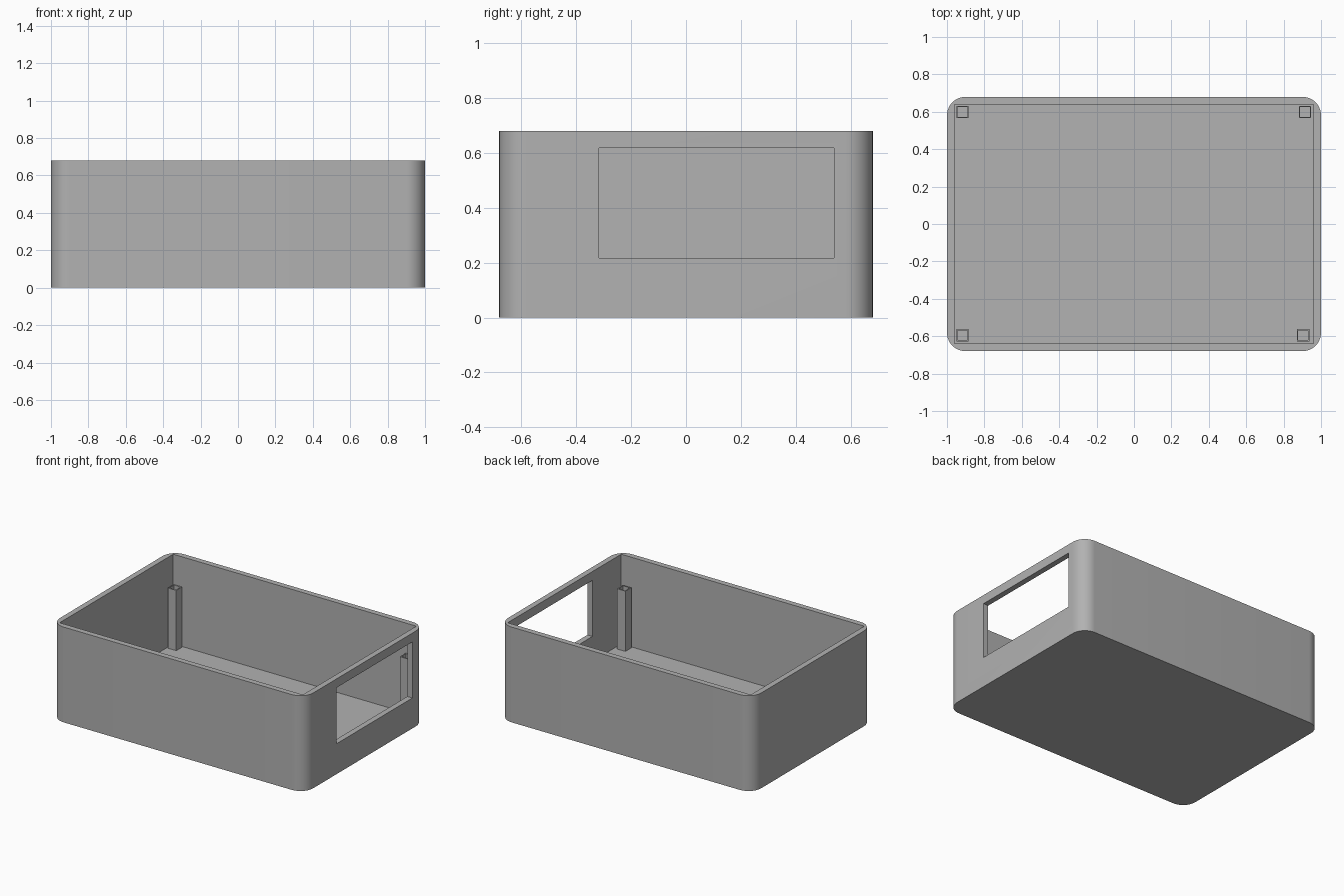
import bpy
import bmesh
import math

if "Cube" in bpy.data.objects:
    bpy.data.objects.remove(bpy.data.objects["Cube"], do_unlink=True)

grey = bpy.data.materials.new("plain grey")
grey.use_nodes = True
GREY = (0.445, 0.445, 0.445, 1)
grey.diffuse_color = GREY
grey.node_tree.nodes["Principled BSDF"].inputs["Base Color"].default_value = GREY

HEIGHT, FLOOR, POST_TOP = 0.68, 0.04, 0.47


def add_object(name, bm):
    mesh = bpy.data.meshes.new(name)
    bmesh.ops.recalc_face_normals(bm, faces=bm.faces[:])
    bm.to_mesh(mesh)
    bm.free()
    mesh.materials.append(grey)
    obj = bpy.data.objects.new(name, mesh)
    bpy.context.collection.objects.link(obj)
    return obj


def block(lo, hi):
    bm = bmesh.new()
    bmesh.ops.create_cube(bm, size=1)
    for v in bm.verts:
        for i in range(3):
            v.co[i] = lo[i] if v.co[i] < 0 else hi[i]
    return bm


def cut(target, name, lo, hi):
    cutter = add_object(name, block(lo, hi))
    cutter.hide_render = True
    mod = target.modifiers.new(name, "BOOLEAN")
    mod.operation = "DIFFERENCE"
    mod.solver = "EXACT"
    mod.object = cutter
    bpy.context.view_layer.objects.active = target
    bpy.ops.object.modifier_apply(modifier=mod.name)
    bpy.data.objects.remove(cutter, do_unlink=True)


# Case body: block with rounded upright corners
bm = block((-1, -0.68, 0), (1, 0.68, HEIGHT))
uprights = [e for e in bm.edges
            if abs(e.verts[0].co.z - e.verts[1].co.z) > 0.1]
bmesh.ops.bevel(bm, geom=uprights, offset=0.1, segments=12,
                profile=0.5, affect="EDGES")
case = add_object("case_body", bm)

# Open cavity with square corners, and the window in the left wall
cut(case, "cavity_cutter", (-0.96, -0.64, FLOOR), (0.96, 0.64, 1))
cut(case, "window_cutter", (0.9, -0.316, 0.217), (1.1, 0.538, 0.617))

bpy.ops.object.select_all(action="DESELECT")
case.select_set(True)
bpy.context.view_layer.objects.active = case
bpy.ops.object.shade_smooth_by_angle(angle=math.radians(30))


# Hollow square screw posts near the corners
def screw_post(name, x, y, half=0.033, wall=0.01):
    bm = block((x - half, y - half, FLOOR), (x + half, y + half, POST_TOP))
    top = max(bm.faces, key=lambda f: f.calc_center_median().z)
    bmesh.ops.inset_region(bm, faces=[top], thickness=wall)
    result = bmesh.ops.extrude_face_region(bm, geom=[top])
    sunk = [g for g in result["geom"] if isinstance(g, bmesh.types.BMVert)]
    bmesh.ops.delete(bm, geom=[top], context="FACES_ONLY")
    for v in sunk:
        v.co.z = FLOOR + 0.004
    add_object(name, bm)


screw_post("front_right_post", -0.917, -0.594)
screw_post("front_left_post", 0.904, -0.594)
screw_post("back_right_post", -0.917, 0.599)
screw_post("back_left_post", 0.914, 0.599)
